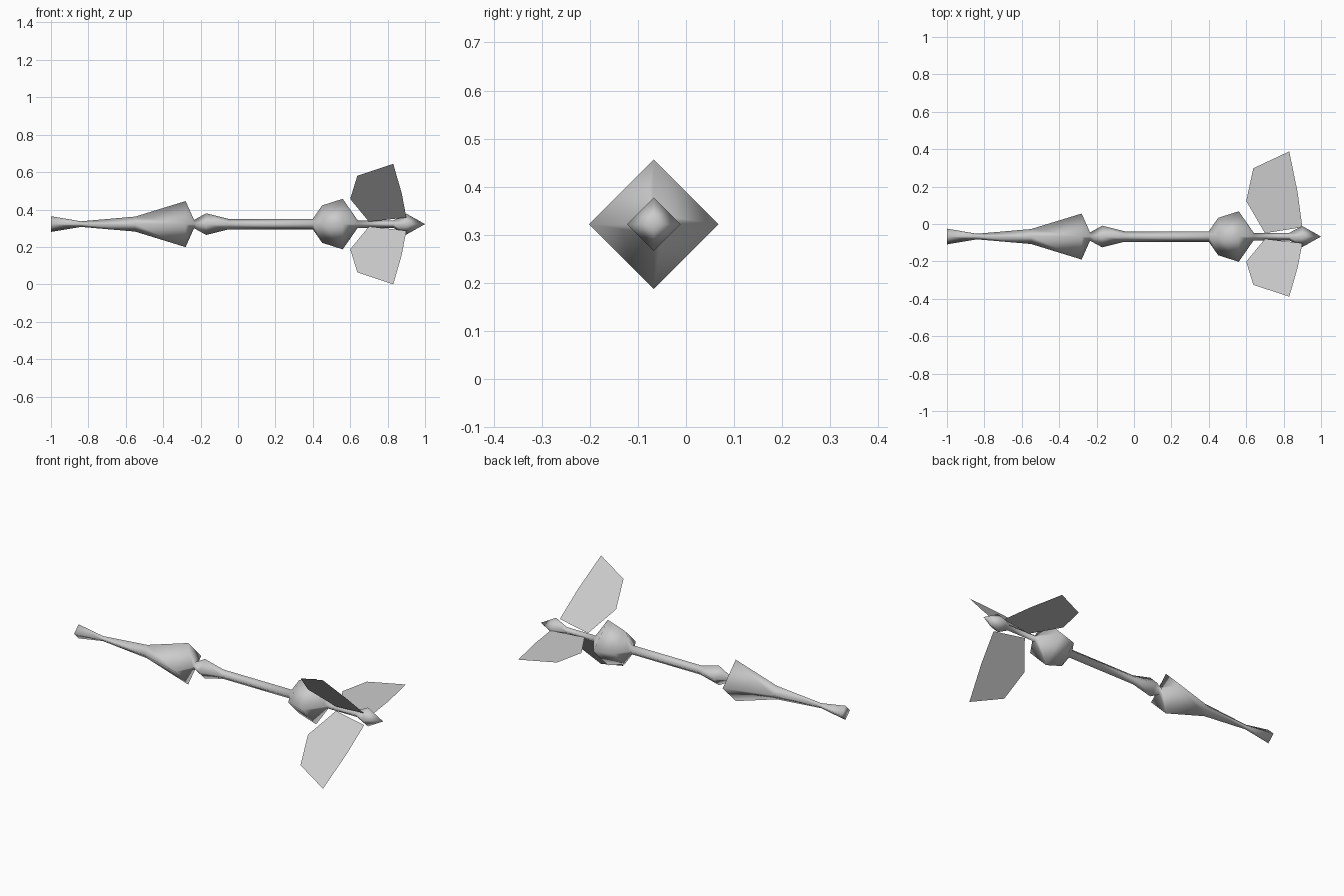
import bpy, bmesh, math

if "Cube" in bpy.data.objects:
    bpy.data.objects.remove(bpy.data.objects["Cube"])

AXIS_Y, AXIS_Z = -0.067, 0.322   # the shaft runs along x through this point

grey = bpy.data.materials.new("grey")
grey.diffuse_color = (0.6, 0.6, 0.6, 1)
grey.use_nodes = True
grey.node_tree.nodes["Principled BSDF"].inputs["Base Color"].default_value = grey.diffuse_color


def make_object(name, bm, smooth):
    mesh = bpy.data.meshes.new(name)
    bm.to_mesh(mesh)
    bm.free()
    for p in mesh.polygons:
        p.use_smooth = smooth
    mesh.materials.append(grey)
    ob = bpy.data.objects.new(name, mesh)
    ob.location = (0, AXIS_Y, AXIS_Z)
    bpy.context.collection.objects.link(ob)
    return ob


def diamond_lathe(name, profile):
    """Four-sided body through (x, radius) stations, corners on the y and z axes."""
    bm = bmesh.new()
    rings = []
    for x, r in profile:
        if r == 0:
            rings.append([bm.verts.new((x, 0, 0))] * 4)
        else:
            rings.append([bm.verts.new((x, r * math.cos(k * math.pi / 2),
                                        r * math.sin(k * math.pi / 2))) for k in range(4)])
    for a, b in zip(rings, rings[1:]):
        for k in range(4):
            n = (k + 1) % 4
            if b[k] is b[n]:
                bm.faces.new((a[k], a[n], b[k]))
            else:
                bm.faces.new((a[k], a[n], b[n], b[k]))
    bm.faces.new(rings[0])
    bmesh.ops.recalc_face_normals(bm, faces=bm.faces)
    return make_object(name, bm, True)


# Shaft: flared point, swollen head, collar, rod, bulb, tail and end cone
diamond_lathe("shaft", [
    (-1.0, 0.042), (-0.84, 0.015), (-0.55, 0.04), (-0.28, 0.123),
    (-0.235, 0.022), (-0.17, 0.058), (-0.05, 0.028), (0.40, 0.028),
    (0.45, 0.10), (0.56, 0.135), (0.64, 0.02), (0.83, 0.02),
    (0.90, 0.056), (1.0, 0)])

# Fins: three thin blades, one to the back and two slanting to the front
FIN = [(0.70, 0.018), (0.60, 0.19), (0.638, 0.365), (0.83, 0.455),
       (0.875, 0.235), (0.90, 0.05)]
for name, angle in (("back_fin", 0), ("upper_front_fin", 135), ("lower_front_fin", 225)):
    c, s = math.cos(math.radians(angle)), math.sin(math.radians(angle))
    bm = bmesh.new()
    bm.faces.new([bm.verts.new((x, r * c, r * s)) for x, r in FIN])
    bm.normal_update()
    # make every blade face upwards
    for f in bm.faces:
        if f.normal.z < 0:
            f.normal_flip()
    make_object(name, bm, False)
